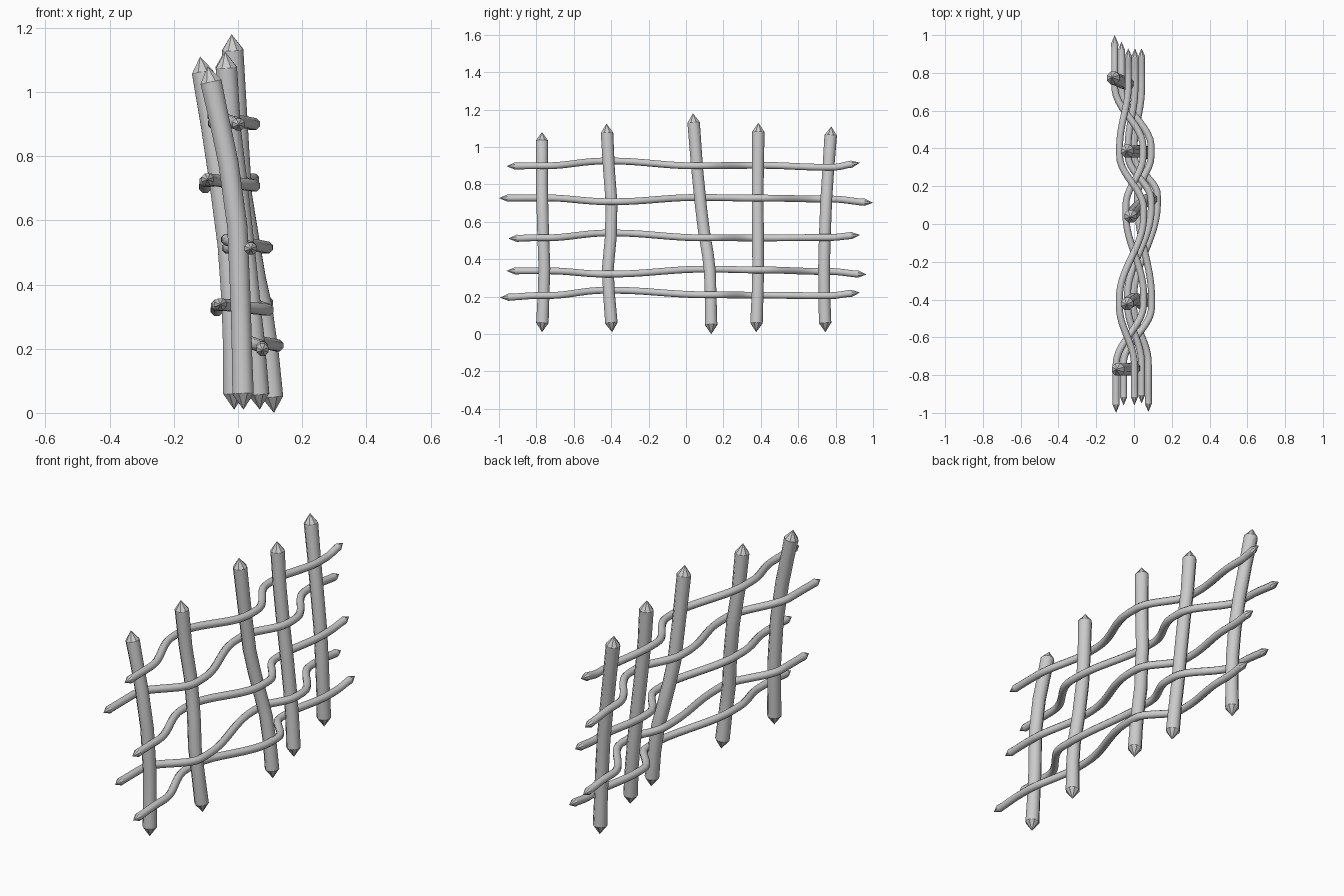
import bpy, bmesh, math
from mathutils import Vector

if "Cube" in bpy.data.objects:
    bpy.data.objects.remove(bpy.data.objects["Cube"])

SIDES = 8


def tube(name, pts, r, tip):
    """Round pole along pts with a slightly flared, sharpened cone at each end."""
    pts = [Vector(p) for p in pts]
    d0 = (pts[0] - pts[1]).normalized()
    d1 = (pts[-1] - pts[-2]).normalized()
    apex0, apex1 = pts[0].copy(), pts[-1].copy()
    pts[0] -= d0 * tip
    pts[-1] -= d1 * tip
    bm = bmesh.new()
    rings = []
    for i, p in enumerate(pts):
        t = (pts[min(i + 1, len(pts) - 1)] - pts[max(i - 1, 0)]).normalized()
        ref = Vector((1, 0, 0))
        u = (ref - t * ref.dot(t)).normalized()
        v = t.cross(u)
        rad = r * (1.06 if i in (0, len(pts) - 1) else 1)
        rings.append([bm.verts.new(p + rad * (u * math.cos(a) + v * math.sin(a)))
                      for a in (2 * math.pi * (k + .5) / SIDES for k in range(SIDES))])
    for a, b in zip(rings, rings[1:]):
        for k in range(SIDES):
            n = (k + 1) % SIDES
            bm.faces.new((a[k], a[n], b[n], b[k])).smooth = True
    # flat sharpened tips
    for ring, apex in ((rings[0], apex0), (rings[-1], apex1)):
        top = bm.verts.new(apex)
        for k in range(SIDES):
            f = bm.faces.new((ring[k], ring[(k + 1) % SIDES], top))
            for e in f.edges:
                e.smooth = False
    bmesh.ops.recalc_face_normals(bm, faces=bm.faces)
    me = bpy.data.meshes.new(name)
    bm.to_mesh(me)
    bm.free()
    bpy.context.collection.objects.link(bpy.data.objects.new(name, me))


def ease(knots, t):
    """Cosine interpolation through knots (t, value...)."""
    if t <= knots[0][0]:
        return knots[0][1:]
    for a, b in zip(knots, knots[1:]):
        if t <= b[0]:
            f = (1 - math.cos(math.pi * (t - a[0]) / (b[0] - a[0]))) / 2
            return tuple(p + (q - p) * f for p, q in zip(a[1:], b[1:]))
    return knots[-1][1:]


def at_height(stake, z):
    """Linear position on a stake at height z."""
    for a, b in zip(stake, stake[1:]):
        if z <= b[2]:
            f = (z - a[2]) / (b[2] - a[2])
            return a[0] + (b[0] - a[0]) * f, a[1] + (b[1] - a[1]) * f


# upright stakes, bottom tip to top tip
stakes = [
    [(.017, -.77, .01), (.012, -.762, .2), (.008, -.757, .35), (-.002, -.765, .58),
     (-.03, -.77, .78), (-.062, -.77, .93), (-.095, -.77, 1.08)],
    [(.068, -.395, .01), (.052, -.412, .22), (.038, -.418, .35), (.02, -.402, .52),
     (0, -.398, .7), (-.022, -.412, .88), (-.04, -.425, 1.125)],
    [(.112, .135, 0), (.095, .132, .19), (.075, .128, .33), (.055, .118, .42),
     (.033, .096, .55), (.012, .08, .68), (0, .06, .88), (-.02, .037, 1.18)],
    [(.068, .375, .01), (.052, .383, .22), (.038, .386, .35), (.02, .385, .52),
     (-.003, .383, .72), (-.024, .385, .9), (-.04, .387, 1.13)],
    [(-.012, .745, .01), (-.015, .74, .2), (-.02, .738, .35), (-.032, .742, .52),
     (-.058, .75, .72), (-.085, .762, .9), (-.118, .777, 1.11)],
]
for i, s in enumerate(stakes):
    tube(f"stake_{i + 1}", s, .034, .05)

# woven rods: start y, end y, start x, end x, side at first stake,
# heights at start, five stakes, end
rods = [
    (-.96, .93, .002, -.03, 1, (.898, .9, .925, .9, .902, .892, .916)),
    (-1.0, 1.0, -.095, -.102, -1, (.727, .728, .708, .73, .727, .722, .702)),
    (-.95, .93, .04, .005, 1, (.511, .515, .54, .515, .514, .516, .53)),
    (-.96, .965, -.055, -.066, -1, (.338, .338, .321, .347, .343, .335, .318)),
    (-.995, .93, .076, .04, 1, (.195, .206, .234, .21, .208, .205, .222)),
]
for i, (y0, y1, x0, x1, side, zs) in enumerate(rods):
    knots = [(y0, x0, zs[0])]
    for k, s in enumerate(stakes):
        x, y = at_height(s, zs[k + 1])
        sign = side * (-1) ** k
        x = min(x + sign * .052, .124)
        if k in (0, 4):
            x = x0 if k == 0 else x1
        # short plateau where the rod wraps its stake
        knots += [(y - .025, x, zs[k + 1]), (y + .025, x, zs[k + 1])]
    knots.append((y1, x1, zs[6]))
    n = 60
    ys = [y0] + [y0 + .07 + (y1 - y0 - .14) * j / n for j in range(n + 1)] + [y1]
    tube(f"woven_rod_{i + 1}", [(ease(knots, y)[0], y, ease(knots, y)[1]) for y in ys],
         .0195, .045)
